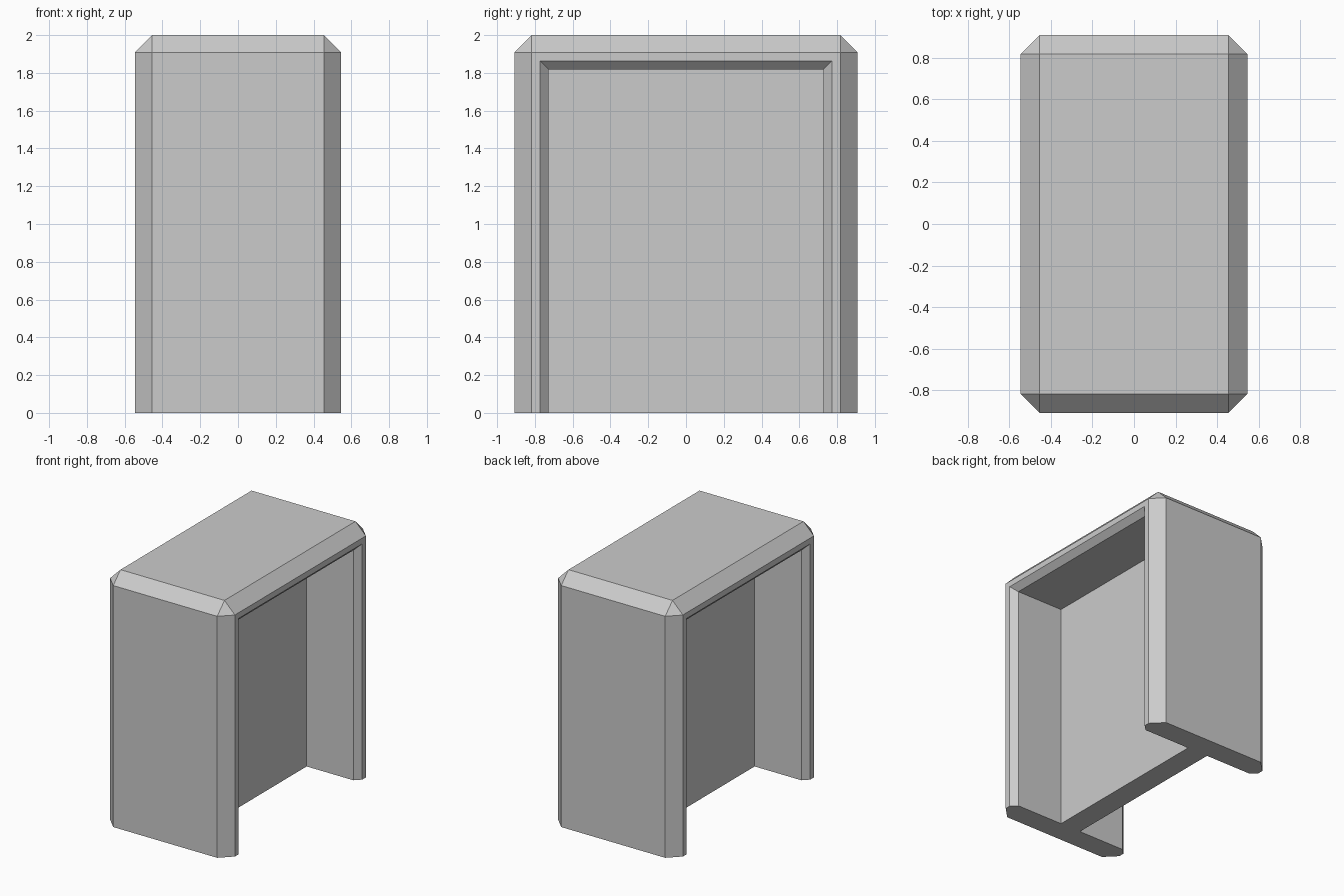
import bpy, bmesh

if "Cube" in bpy.data.objects:
    bpy.data.objects.remove(bpy.data.objects["Cube"])

U = 1 / 11                       # base module: chamfer size
HX, HY, H = 6 * U, 10 * U, 2.0   # half width, half depth, height
WALL, WEB, LIP = 2 * U, U, U / 2


def make_object(name, bm):
    bmesh.ops.recalc_face_normals(bm, faces=bm.faces[:])
    mesh = bpy.data.meshes.new(name)
    bm.to_mesh(mesh)
    bm.free()
    obj = bpy.data.objects.new(name, mesh)
    bpy.context.collection.objects.link(obj)
    return obj


# Shell: box with chamfered vertical and top edges, square at the base
bm = bmesh.new()
bmesh.ops.create_cube(bm, size=1)
for v in bm.verts:
    v.co = (v.co.x * 2 * HX, v.co.y * 2 * HY, (v.co.z + 0.5) * H)
edges = [e for e in bm.edges if any(v.co.z > 1 for v in e.verts)]
bmesh.ops.bevel(bm, geom=edges, offset=U, offset_type='OFFSET',
                segments=1, affect='EDGES', clamp_overlap=False)
shell = make_object("shell", bm)


def recess_cutter(side):
    """Recess open at the side and the base, flaring out at its mouth."""
    bm = bmesh.new()
    rings = []
    for x, grow in ((WEB, 0), (HX - LIP, 0), (HX + LIP, 2 * LIP)):
        y, z = HY - WALL + grow, H - WALL + grow
        rings.append([bm.verts.new((side * x, py, pz)) for py, pz in
                      ((-y, -0.2), (y, -0.2), (y, z), (-y, z))])
    for a, b in zip(rings, rings[1:]):
        for i in range(4):
            j = (i + 1) % 4
            bm.faces.new((a[i], a[j], b[j], b[i]))
    bm.faces.new(rings[0])
    bm.faces.new(rings[-1])
    cutter = make_object("recess_cutter", bm)
    cutter.hide_render = True
    return cutter


# Cut a recess into both sides, leaving a central web
bpy.context.view_layer.objects.active = shell
for side in (-1, 1):
    cutter = recess_cutter(side)
    mod = shell.modifiers.new("recess", 'BOOLEAN')
    mod.operation = 'DIFFERENCE'
    mod.solver = 'EXACT'
    mod.object = cutter
    bpy.ops.object.modifier_apply(modifier=mod.name)
    bpy.data.objects.remove(cutter)
